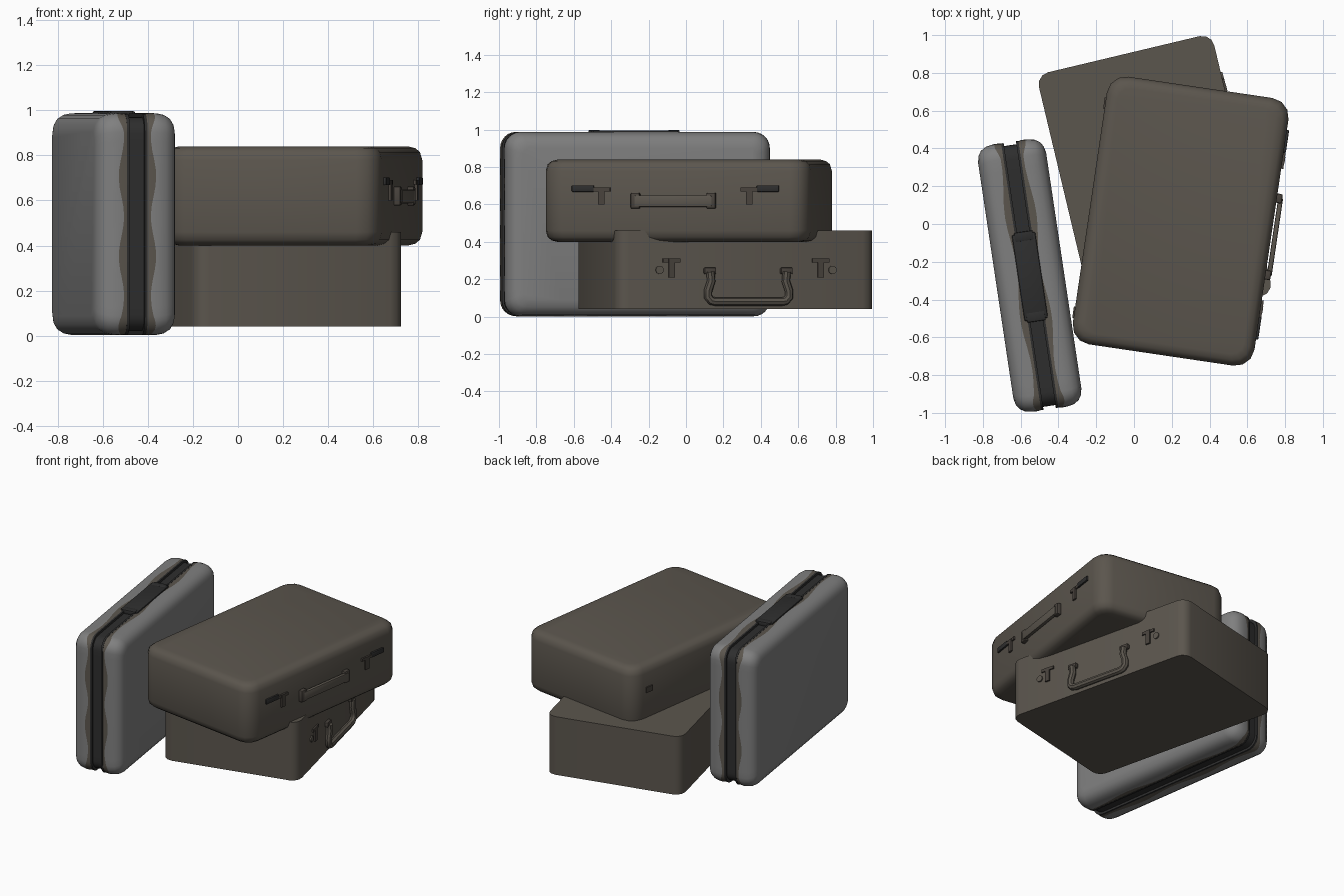
import bpy, bmesh, math
from mathutils import Matrix, Vector

if "Cube" in bpy.data.objects:
    bpy.data.objects.remove(bpy.data.objects["Cube"])


def material(name, rgb):
    m = bpy.data.materials.new(name)
    m.diffuse_color = (*rgb, 1)
    m.use_nodes = True
    m.node_tree.nodes["Principled BSDF"].inputs["Base Color"].default_value = m.diffuse_color
    return m


BROWN = material("brown leather", (0.105, 0.092, 0.075))
DARK_BROWN = material("dark brown fittings", (0.065, 0.055, 0.046))
GREY = material("grey shell", (0.215, 0.215, 0.215))
BLACK = material("black trim", (0.027, 0.027, 0.027))


def finish(name, bm, mats, M, smooth=True):
    bmesh.ops.recalc_face_normals(bm, faces=bm.faces)
    me = bpy.data.meshes.new(name)
    bm.to_mesh(me)
    bm.free()
    for m in mats:
        me.materials.append(m)
    ob = bpy.data.objects.new(name, me)
    bpy.context.collection.objects.link(ob)
    ob.matrix_world = M
    if smooth:
        bpy.ops.object.select_all(action='DESELECT')
        ob.select_set(True)
        bpy.context.view_layer.objects.active = ob
        bpy.ops.object.shade_smooth_by_angle(angle=math.radians(40))
    return ob


def rounded_rect(a, b, r, corner, side):
    """Rounded rectangle, a and b half sizes; straight sides cut into pieces."""
    pts = []
    for k, (sx, sy) in enumerate([(1, 1), (-1, 1), (-1, -1), (1, -1)]):
        for i in range(corner + 1):
            t = math.pi / 2 * (k + i / corner)
            pts.append(Vector((sx * (a - r) + r * math.cos(t),
                               sy * (b - r) + r * math.sin(t))))
    out = []
    for i, p in enumerate(pts):
        out.append(p)
        if i % (corner + 1) == corner:
            q = pts[(i + 1) % len(pts)]
            out += [p.lerp(q, j / side) for j in range(1, side)]
    return out


def loft(name, a, b, r, profile, mats, M, corner=3, side=1):
    """Stack of rounded rectangles; profile rows: height, inset, wave, material of next strip."""
    bm = bmesh.new()
    rings = []
    for w, d, wave, _ in profile:
        pts = rounded_rect(a - d, b - d, max(r - d * 0.6, 0.03), corner, side)
        rings.append([bm.verts.new((p.x, p.y,
                      w + wave * math.sin(24 * math.pi * i / len(pts))))
                      for i, p in enumerate(pts)])
    n = len(rings[0])
    for k in range(len(rings) - 1):
        for i in range(n):
            j = (i + 1) % n
            f = bm.faces.new((rings[k][i], rings[k][j], rings[k + 1][j], rings[k + 1][i]))
            f.material_index = profile[k][3]
    bm.faces.new(rings[0])
    bm.faces.new(rings[-1])
    return finish(name, bm, mats, M)


def box(name, mat, M, centre, size, bevel=0.0):
    bm = bmesh.new()
    bmesh.ops.create_cube(bm, size=1, matrix=Matrix.Translation(centre) @ Matrix.Diagonal((*size, 1)))
    if bevel:
        bmesh.ops.bevel(bm, geom=bm.edges[:], offset=bevel, segments=2, profile=0.5, affect='EDGES')
    return finish(name, bm, [mat], M, bevel > 0)


def tube(name, mat, M, pts, radius):
    cu = bpy.data.curves.new(name, 'CURVE')
    cu.dimensions = '3D'
    cu.bevel_depth = radius
    cu.bevel_resolution = 2
    cu.use_fill_caps = True
    sp = cu.splines.new('POLY')
    sp.points.add(len(pts) - 1)
    for p, co in zip(sp.points, pts):
        p.co = (*co, 1)
    tmp = bpy.data.objects.new(name + "_path", cu)
    me = bpy.data.meshes.new_from_object(tmp)
    bpy.data.objects.remove(tmp)
    bm = bmesh.new()
    bm.from_mesh(me)
    finish(name, bm, [mat], M)


def t_latch(name, M, x, y, top, h):
    box(name + "_bar", DARK_BROWN, M, (x, y, top - 0.01), (0.016, 0.095, 0.02))
    box(name + "_stem", DARK_BROWN, M, (x, y, top - h / 2), (0.02, 0.034, h))


# Lower brown case, sharp rims
low = Matrix.Translation((0.11, 0.21, 0)) @ Matrix.Rotation(math.radians(13.4), 4, 'Z')
loft("lower_case", 0.477, 0.708, 0.065,
     [(0.04, 0, 0, 0), (0.46, 0, 0, 0)], [BROWN], low)
for s, side in ((-1, "front"), (1, "back")):
    t_latch("lower_latch_" + side, low, 0.479, s * 0.41, 0.31, 0.10)
    bm = bmesh.new()
    bmesh.ops.create_cone(bm, cap_ends=True, segments=16, radius1=0.022, radius2=0.022, depth=0.012,
                          matrix=Matrix.Translation((0.48, s * 0.475, 0.25)) @ Matrix.Rotation(math.pi / 2, 4, 'Y'))
    finish("lower_lock_" + side, bm, [BROWN], low)
    box("lower_handle_mount_" + side, DARK_BROWN, low, (0.485, 0.01 + s * 0.21, 0.245),
        (0.03, 0.065, 0.035), 0.006)

# Hanging U-shaped handle of the lower case
half = [(0.21, 0.24), (0.205, 0.19), (0.222, 0.14), (0.222, 0.105), (0.205, 0.085), (0.18, 0.08)]
path = [(0.495, 0.01 - y, z) for y, z in half] + [(0.495, 0.01 + y, z) for y, z in reversed(half)]
tube("lower_handle", BROWN, low, path, 0.023)

# Upper brown case, soft rims
up = Matrix.Translation((0.247, 0.015, 0)) @ Matrix.Rotation(math.radians(-8.4), 4, 'Z')
loft("upper_case", 0.486, 0.716, 0.10,
     [(0.40, 0.06, 0, 0), (0.408, 0.03, 0, 0), (0.425, 0.01, 0, 0), (0.46, 0, 0, 0),
      (0.78, 0, 0, 0), (0.815, 0.01, 0, 0), (0.832, 0.03, 0, 0), (0.84, 0.06, 0, 0)],
     [BROWN], up)
for s, side in ((-1, "front"), (1, "back")):
    t_latch("upper_latch_" + side, up, 0.489, s * 0.40, 0.69, 0.09)
    box("upper_clasp_" + side, BLACK, up, (0.489, s * 0.50, 0.685), (0.018, 0.12, 0.035), 0.005)
    box("upper_handle_mount_" + side, DARK_BROWN, up, (0.497, -0.01 + s * 0.205, 0.62),
        (0.035, 0.05, 0.085), 0.008)
    box("upper_hinge_" + side, DARK_BROWN, up, (-0.487, s * 0.56, 0.66), (0.012, 0.06, 0.04))

# Strap handle of the upper case
box("upper_handle", BROWN, up, (0.506, -0.01, 0.618), (0.026, 0.42, 0.062), 0.008)

# Grey case standing on edge: local x = length, y = height, z = thickness
u, v, w = Vector((-0.148, 0.989, 0)), Vector((0, 0, 1)), Vector((0.989, 0.148, 0))
stand = Matrix.Translation((-0.552, -0.273, 0.495)) @ Matrix((u, v, w)).transposed().to_4x4()
half = [(0.182, 0.085, 0, 0), (0.174, 0.05, 0, 0), (0.158, 0.025, 0, 0), (0.13, 0.008, 0, 0),
        (0.10, 0.002, 0, 0), (0.072, 0, 0.012, 1), (0.042, 0.004, 0, 2), (0.038, 0.018, 0, 2)]
mirrored = [(-half[i][0], half[i][1], -half[i][2], half[i - 1][3] if i else 0) for i in range(len(half))]
loft("standing_case", 0.716, 0.493, 0.085, half + mirrored[::-1],
     [GREY, BROWN, BLACK], stand, corner=6, side=20)

# Raised lips along the band of the standing case
for s, side in ((-1, "left"), (1, "right")):
    loft("band_lip_" + side, 0.718, 0.495, 0.085,
         [(s * 0.033, 0.004, 0, 0), (s * 0.046, 0.004, 0, 0)], [BLACK], stand, corner=6)

# Top handle of the standing case
box("standing_handle", BLACK, stand, (-0.005, 0.485, 0), (0.46, 0.032, 0.125), 0.008)
for s, side in ((-1, "front"), (1, "back")):
    box("standing_handle_mount_" + side, BLACK, stand, (-0.005 + s * 0.215, 0.488, 0),
        (0.05, 0.03, 0.10), 0.006)
